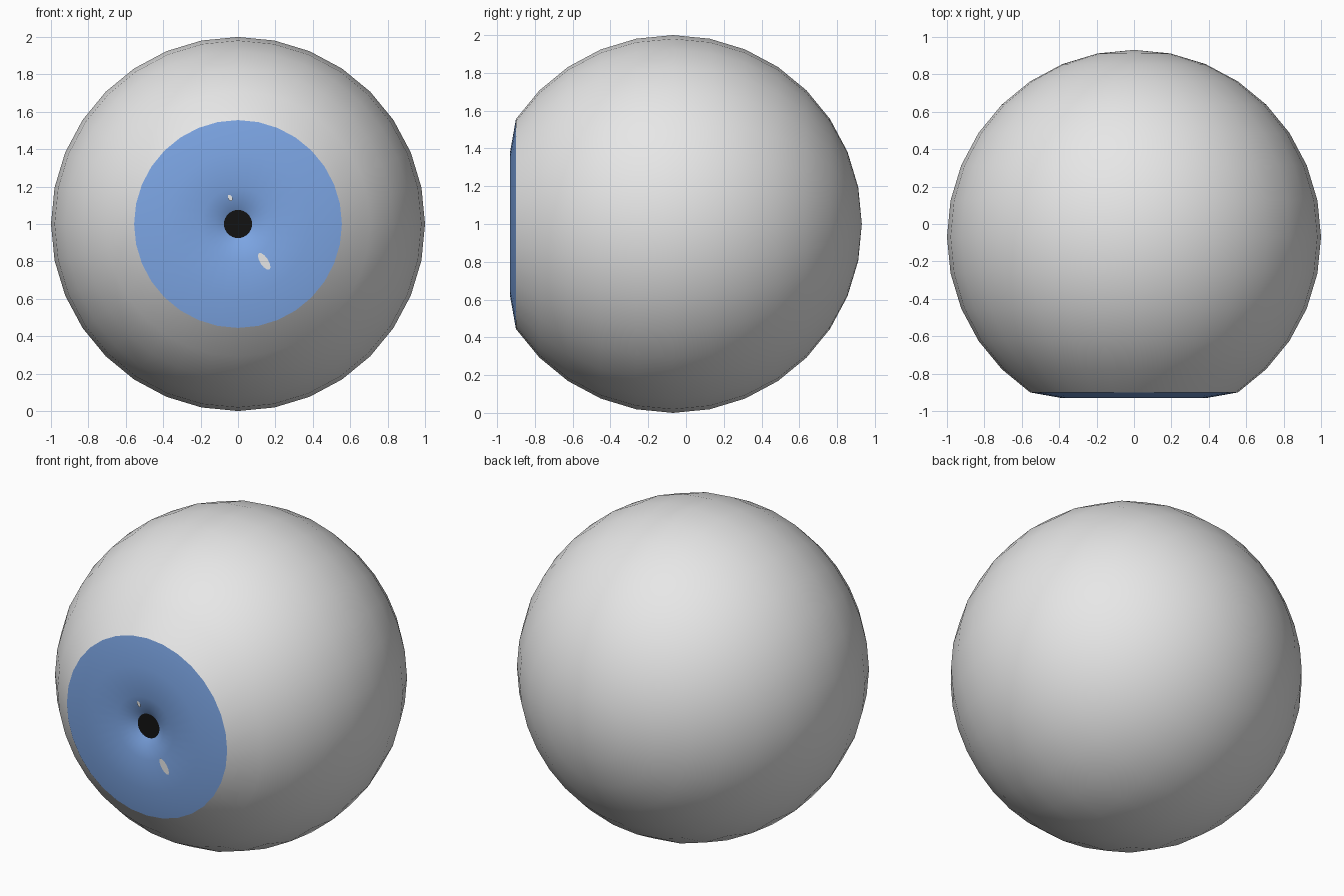
import bpy, bmesh, math

if "Cube" in bpy.data.objects:
    bpy.data.objects.remove(bpy.data.objects["Cube"])

SEG = 32        # sides around the front-back axis
CY = -0.069     # centre of the ball along y


def material(name, rgb):
    m = bpy.data.materials.new(name)
    m.diffuse_color = (*rgb, 1.0)
    m.use_nodes = True
    m.node_tree.nodes["Principled BSDF"].inputs["Base Color"].default_value = m.diffuse_color
    return m


white = material("eye white", (0.80, 0.80, 0.80))
blue = material("iris blue", (0.20, 0.375, 0.77))
black = material("pupil black", (0.006, 0.006, 0.006))


def add_object(name, bm, mat):
    for f in bm.faces:
        f.smooth = True
    me = bpy.data.meshes.new(name)
    bm.to_mesh(me)
    bm.free()
    me.materials.append(mat)
    ob = bpy.data.objects.new(name, me)
    bpy.context.collection.objects.link(ob)
    return ob


def lathe(name, profile, mat):
    """Spin (radius, y) points, listed front to back, around the y axis."""
    bm = bmesh.new()
    rings = []
    for r, y in profile:
        if r < 1e-5:
            rings.append([bm.verts.new((0, y, 1))])
        else:
            rings.append([bm.verts.new((r * math.cos(2 * math.pi * j / SEG), y,
                                        1 + r * math.sin(2 * math.pi * j / SEG)))
                          for j in range(SEG)])
    for a, b in zip(rings, rings[1:]):
        for j in range(SEG):
            k = (j + 1) % SEG
            loop = [a[j % len(a)], b[j % len(b)], b[k % len(b)], a[k % len(a)]]
            bm.faces.new(list(dict.fromkeys(loop)))
    return add_object(name, bm, mat)


# Eyeball: sphere with the front three rings left open
step = math.pi / 16
ball = [(math.sin(i * step), CY - math.cos(i * step)) for i in range(3, 16)]
lathe("eyeball", ball + [(0, CY + 1)], white)

# Iris: shallow dish that dips toward the pupil
lathe("iris", [(0.075, -0.885), (0.12, -0.908), (0.195, -0.925),
               (0.383, -0.931), (0.5556, CY - math.cos(3 * step))], blue)

# Pupil: flat disc at the bottom of the dish
lathe("pupil", [(0, -0.885), (0.075, -0.885)], black)


# Small light flecks on the iris
def fleck(name, x, y, z, length, width, tilt):
    bm = bmesh.new()
    vs = []
    for j in range(12):
        a = 2 * math.pi * j / 12
        u, v = length * math.cos(a), width * math.sin(a)
        vs.append(bm.verts.new((x + u * math.cos(tilt) - v * math.sin(tilt), y,
                                z + u * math.sin(tilt) + v * math.cos(tilt))))
    bm.faces.new(vs)
    add_object(name, bm, white)


fleck("large_fleck", 0.14, -0.931, 0.80, 0.052, 0.022, math.radians(-57))
fleck("small_fleck", -0.042, -0.922, 1.14, 0.018, 0.011, math.radians(-60))
